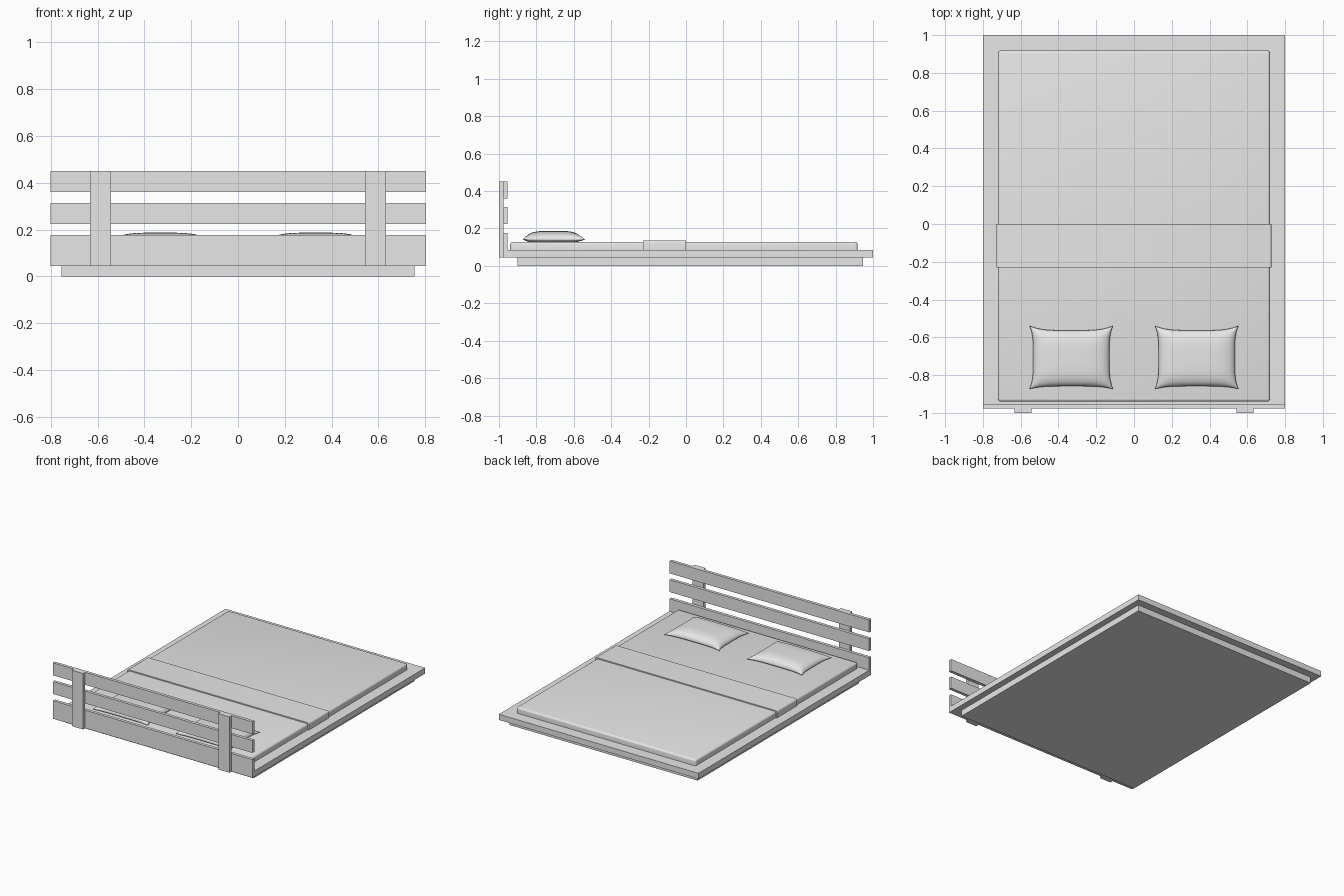
import bpy, bmesh, math

if "Cube" in bpy.data.objects:
    bpy.data.objects.remove(bpy.data.objects["Cube"])

grey = bpy.data.materials.new("plain grey")
grey.diffuse_color = (0.8, 0.8, 0.8, 1)
grey.use_nodes = True
grey.node_tree.nodes["Principled BSDF"].inputs["Base Color"].default_value = grey.diffuse_color


def finish(name, bm, smooth=False):
    bmesh.ops.recalc_face_normals(bm, faces=bm.faces)
    mesh = bpy.data.meshes.new(name)
    bm.to_mesh(mesh)
    bm.free()
    mesh.materials.append(grey)
    obj = bpy.data.objects.new(name, mesh)
    bpy.context.collection.objects.link(obj)
    if smooth:
        bpy.ops.object.select_all(action='DESELECT')
        obj.select_set(True)
        bpy.context.view_layer.objects.active = obj
        bpy.ops.object.shade_smooth_by_angle(angle=math.radians(40))
    return obj


def box(name, x, y, z, bevel=0, pick=None):
    """Box from (min, max) ranges; bevels the edges chosen by pick."""
    bm = bmesh.new()
    bmesh.ops.create_cube(bm, size=1)
    for v in bm.verts:
        v.co = [r[0] if c < 0 else r[1] for c, r in zip(v.co, (x, y, z))]
    if bevel:
        edges = [e for e in bm.edges if pick(e)]
        bmesh.ops.bevel(bm, geom=edges, offset=bevel, segments=4,
                        profile=0.5, affect='EDGES')
    return finish(name, bm, bevel > 0)


# Bed frame: recessed plinth and overhanging platform
box("plinth", (-0.755, 0.755), (-0.9, 0.945), (0, 0.045))
box("platform", (-0.8, 0.8), (-0.955, 1), (0.045, 0.086))

# Headboard: three slats on two posts
for i, z in enumerate([(0.045, 0.176), (0.225, 0.314), (0.36, 0.45)]):
    box(f"headboard_slat_{i + 1}", (-0.8, 0.8), (-0.977, -0.955), z)
for side, x in (("left", -0.587), ("right", 0.587)):
    box(f"headboard_post_{side}", (x - 0.045, x + 0.045), (-1, -0.977), (0.045, 0.45))

# Mattress with rounded top and corners
box("mattress", (-0.72, 0.72), (-0.94, 0.918), (0.086, 0.129), 0.014,
    lambda e: max(v.co.z for v in e.verts) > 0.1)

# Folded blanket band wrapped across the mattress
box("blanket_band", (-0.729, 0.729), (-0.23, 0), (0.086, 0.137), 0.014,
    lambda e: all(v.co.z > 0.1 for v in e.verts)
    and abs(e.verts[0].co.y - e.verts[1].co.y) > 0.1)


# Pillows: puffed cushions with pulled-out corners
def pillow(name, cx, cy, n=28):
    bm = bmesh.new()
    steps = [math.sin(math.pi * (i / n - 0.5)) for i in range(n + 1)]
    for sign in (1, -1):
        rows = []
        for u in steps:
            row = []
            for v in steps:
                px = 0.222 * u * (1 - 0.09 * (1 - v ** 4))
                py = 0.168 * v * (1 - (0.15 if v > 0 else 0.09) * (1 - u ** 4))
                puff = math.sqrt(max(0, (1 - u ** 4) * (1 - v ** 4)))
                h = 0.046 if sign > 0 else 0.02
                row.append(bm.verts.new((cx + px, cy + py, 0.141 + sign * h * puff)))
            rows.append(row)
        for i in range(n):
            for j in range(n):
                bm.faces.new((rows[i][j], rows[i + 1][j],
                              rows[i + 1][j + 1], rows[i][j + 1]))
    bmesh.ops.remove_doubles(bm, verts=bm.verts, dist=1e-5)
    obj = finish(name, bm)
    obj.data.polygons.foreach_set("use_smooth", [True] * len(obj.data.polygons))


pillow("pillow_left", -0.332, -0.706)
pillow("pillow_right", 0.332, -0.706)
